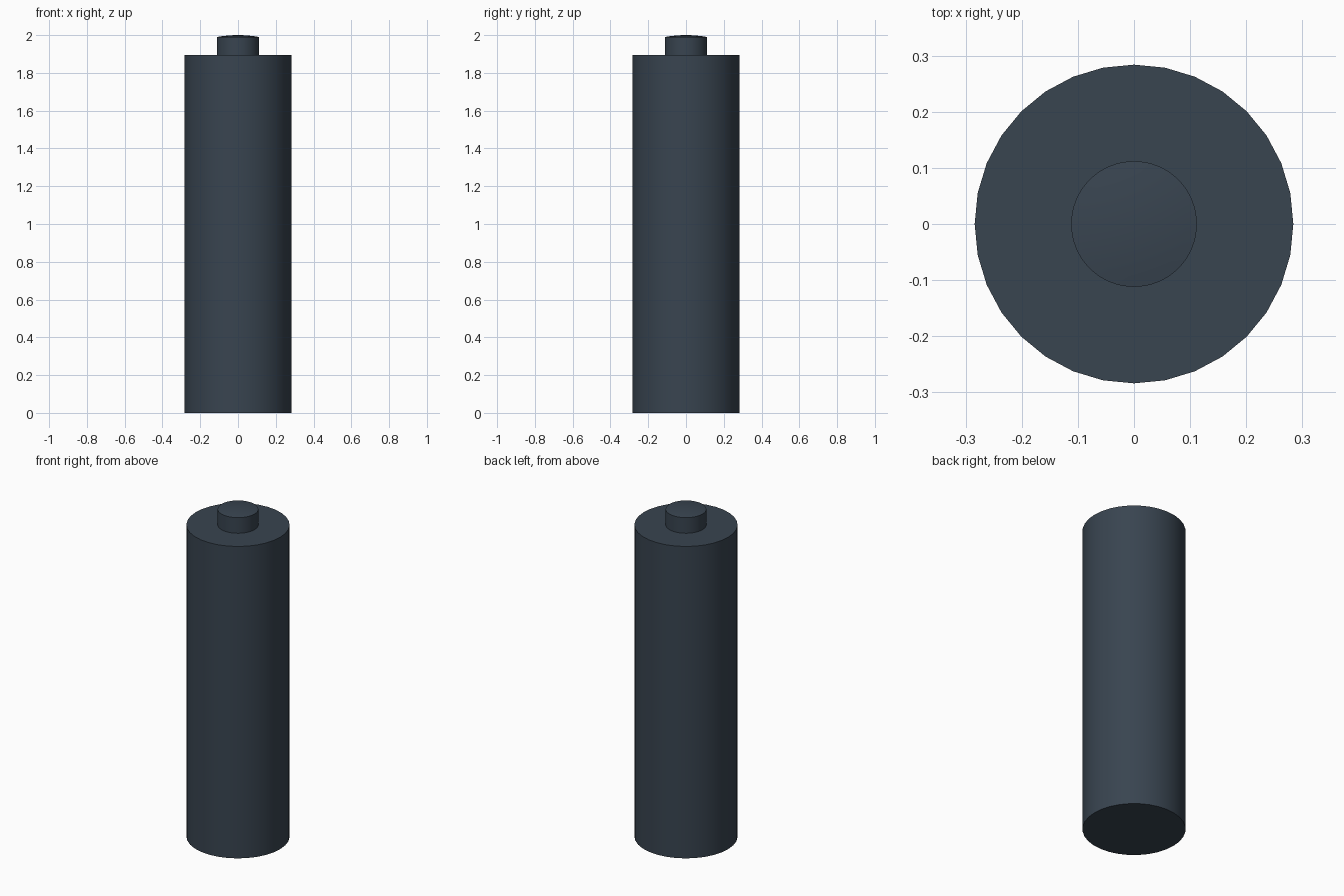
import bpy, math

if "Cube" in bpy.data.objects:
    bpy.data.objects.remove(bpy.data.objects["Cube"])

mat = bpy.data.materials.new("dark_slate")
mat.diffuse_color = (0.04, 0.058, 0.08, 1)
mat.use_nodes = True
mat.node_tree.nodes["Principled BSDF"].inputs["Base Color"].default_value = mat.diffuse_color


def lathe(name, profile, sides):
    """Revolve (radius, z) points about z; zero radius gives a pole."""
    verts, rings, faces = [], [], []
    for r, z in profile:
        n = sides if r > 0 else 1
        rings.append([len(verts) + i for i in range(n)])
        verts += [(r * math.cos(math.tau * i / sides),
                   r * math.sin(math.tau * i / sides), z) for i in range(n)]
    faces.append(rings[0][::-1])
    for a, b in zip(rings, rings[1:]):
        for i in range(sides):
            j = (i + 1) % sides
            if len(b) == 1:
                faces.append((a[i], a[j], b[0]))
            else:
                faces.append((a[i], a[j], b[j], b[i]))
    if len(rings[-1]) > 1:
        faces.append(rings[-1])
    mesh = bpy.data.meshes.new(name)
    mesh.from_pydata(verts, [], faces)
    mesh.materials.append(mat)
    obj = bpy.data.objects.new(name, mesh)
    bpy.context.collection.objects.link(obj)
    bpy.ops.object.select_all(action='DESELECT')
    obj.select_set(True)
    bpy.context.view_layer.objects.active = obj
    bpy.ops.object.shade_smooth_by_angle(angle=math.radians(30))
    return obj


# Cylindrical cell body
lathe("battery_body", [(0.284, 0), (0.284, 1.895)], 32)

# Raised contact with a shallow domed top
R, EDGE, RISE, STEPS = 0.112, 1.99, 0.01, 6
dome = [(R * (1 - k / STEPS), EDGE + RISE * (1 - (1 - k / STEPS) ** 2))
        for k in range(STEPS + 1)]
lathe("positive_terminal", [(R, 1.895)] + dome, 64)
